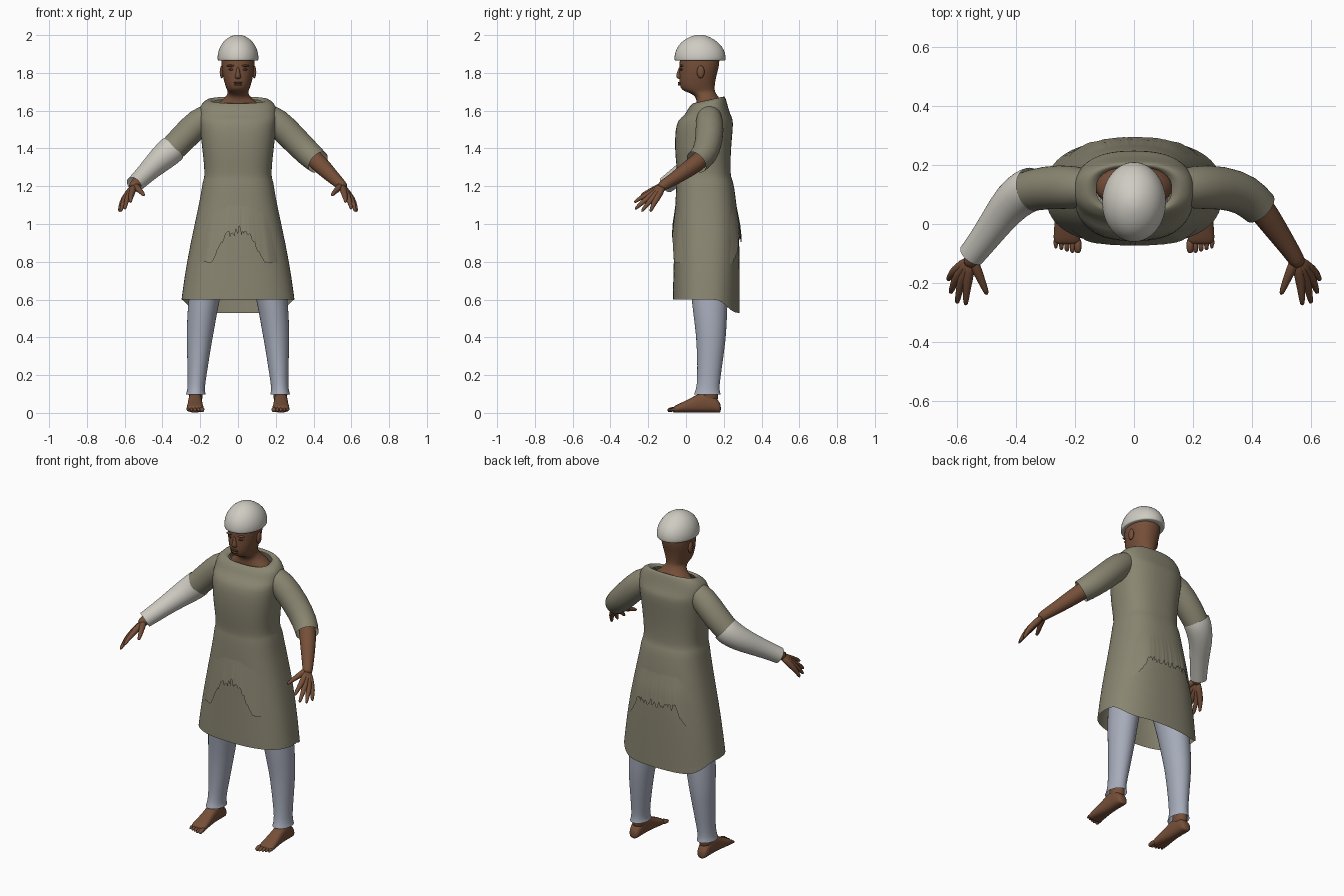
import bpy, bmesh, math, random
from mathutils import Vector

random.seed(4)
if "Cube" in bpy.data.objects:
    bpy.data.objects.remove(bpy.data.objects["Cube"])


def material(name, r, g, b):
    m = bpy.data.materials.new(name)
    m.use_nodes = True
    m.diffuse_color = (r, g, b, 1)
    bsdf = m.node_tree.nodes["Principled BSDF"]
    bsdf.inputs["Base Color"].default_value = (r, g, b, 1)
    bsdf.inputs["Roughness"].default_value = 0.8
    return m


CLOTH = material("olive cloth", .25, .235, .165)
SKIN = material("brown skin", .18, .078, .04)
DARK = material("dark brown", .085, .035, .02)
TROUSER = material("pale blue grey", .38, .41, .49)
WHITE = material("off white", .62, .60, .54)


def finish(name, bm, mat, subdiv=1):
    bmesh.ops.recalc_face_normals(bm, faces=bm.faces[:])
    me = bpy.data.meshes.new(name)
    bm.to_mesh(me)
    bm.free()
    me.materials.append(mat)
    me.shade_smooth()
    ob = bpy.data.objects.new(name, me)
    bpy.context.collection.objects.link(ob)
    if subdiv:
        mod = ob.modifiers.new("smooth", "SUBSURF")
        mod.levels = mod.render_levels = subdiv
    return ob


def loft(name, shells, mat, caps=True, subdiv=1):
    """Skin each list of rings; several shells may share one object."""
    bm = bmesh.new()
    for rings in shells:
        rows = [[bm.verts.new(p) for p in ring] for ring in rings]
        n = len(rows[0])
        for a, b in zip(rows, rows[1:]):
            for i in range(n):
                j = (i + 1) % n
                bm.faces.new((a[i], a[j], b[j], b[i]))
        if caps:
            bm.faces.new(rows[0])
            bm.faces.new(rows[-1])
    return finish(name, bm, mat, subdiv)


def oval(z, x0, x1, y0, y1, e=2.0, n=32):
    pts = []
    for i in range(n):
        t = math.tau * i / n
        c, s = math.cos(t), math.sin(t)
        x = math.copysign(abs(c) ** (2 / e), c)
        y = math.copysign(abs(s) ** (2 / e), s)
        pts.append(Vector(((x0 + x1 + x * (x1 - x0)) / 2, (y0 + y1 + y * (y1 - y0)) / 2, z)))
    return pts


def tube(points, side=1, n=12):
    """Rings along a path of (x, y, z, radius)."""
    cs = [Vector((p[0] * side, p[1], p[2])) for p in points]
    rings = []
    for i, c in enumerate(cs):
        d = (cs[min(i + 1, len(cs) - 1)] - cs[max(i - 1, 0)]).normalized()
        u = d.cross(Vector((.3, 1, .5))).normalized()
        v = d.cross(u)
        r = points[i][3]
        rings.append([c + r * (u * math.cos(math.tau * k / n) + v * math.sin(math.tau * k / n))
                      for k in range(n)])
    return rings


def ball(name, loc, size, mat):
    bm = bmesh.new()
    bmesh.ops.create_uvsphere(bm, u_segments=14, v_segments=8, radius=1)
    for v in bm.verts:
        v.co = Vector(loc) + Vector(a * b for a, b in zip(v.co, size))
    return finish(name, bm, mat, 0)


# Tunic body: height, half width, front, back
TUNIC = [(.60, .30, -.07, .285), (.63, .296, -.07, .285), (.8, .272, -.065, .285),
         (1, .23, -.06, .28), (1.15, .197, -.055, .262), (1.23, .187, -.05, .25),
         (1.243, .178, -.045, .238), (1.3, .178, -.05, .235), (1.4, .19, -.06, .238),
         (1.5, .2, -.057, .248), (1.555, .205, -.042, .25), (1.575, .205, -.005, .236),
         (1.62, .205, .015, .222), (1.65, .18, .03, .21), (1.662, .15, .038, .2),
         (1.645, .128, .045, .192)]
EXP = 2.5
rings = [oval(z, -w, w, a, b, EXP, 40) for z, w, a, b in TUNIC]
for p in rings[0] + rings[1]:          # hem drops at the back
    t = min(max((p.y - .16) / .11, 0), 1)
    p.z -= .07 * t * t * (3 - 2 * t)
for ring in rings[-3:]:                # neckline lower in front
    for p in ring:
        p.z += (p.y - .12) * .22
loft("tunic", [rings], CLOTH, caps=False)


def section(z):
    for a, b in zip(TUNIC, TUNIC[1:]):
        if a[0] <= z <= b[0]:
            t = (z - a[0]) / (b[0] - a[0])
            return [p + (q - p) * t for p, q in zip(a[1:], b[1:])]


# Torn overlayers with ragged lower edges, front and back
def torn_layer(name, front, inner, outer, peak):
    cols, rows = 64, 7
    bm = bmesh.new()
    grid = []
    for i in range(cols + 1):
        u = -.8 + 1.6 * i / cols
        ax = abs(u) * .26
        rise = min(max((outer - ax) / (outer - inner), 0), 1)
        low = .795 + (peak - .795) * rise + random.uniform(-.016, .016) * (.3 + rise)
        if front and ax < .015:
            low += .03 if ax > .004 else -.02
        line = []
        for k in range(rows + 1):
            t = k / rows
            z = low + (1.13 - low) * t
            w, y0, y1 = section(z)
            y = (y1 - y0) / 2 * (1 - abs(u) ** EXP) ** (1 / EXP)
            lift = .016 * (1 - t) * min(1, (.8 - abs(u)) * 5) - .004
            y = (y0 + y1) / 2 + (y + lift) * (-1 if front else 1)
            line.append(bm.verts.new((u * w, y, z)))
        grid.append(line)
    for a, b in zip(grid, grid[1:]):
        for k in range(rows):
            bm.faces.new((a[k], b[k], b[k + 1], a[k + 1]))
    finish(name, bm, CLOTH, 0)


torn_layer("torn_front_layer", True, .07, .135, .945)
torn_layer("torn_back_layer", False, .13, .19, .92)

# Head and neck: height, half width, front, back
HEAD = [(1.57, .15, .05, .2), (1.63, .125, .055, .2), (1.655, .082, .055, .188),
        (1.68, .06, .048, .165), (1.698, .054, .01, .156), (1.708, .058, -.024, .152),
        (1.735, .068, -.034, .152), (1.78, .08, -.036, .16), (1.815, .086, -.034, .17),
        (1.85, .088, -.036, .178), (1.9, .088, -.03, .178), (1.94, .07, 0, .15)]
loft("head", [[oval(z, -w, w, a, b, 2.15, 28) for z, w, a, b in HEAD]], SKIN)
loft("nose", [[oval(z, -w, w, y, 0, 2, 10) for z, w, y in
               [(1.766, .010, -.034), (1.772, .021, -.05), (1.785, .017, -.056),
                (1.81, .010, -.046), (1.838, .009, -.036)]]], SKIN)
for s, tag in ((1, "left"), (-1, "right")):
    ball(tag + "_ear", (s * .086, .078, 1.805), (.011, .02, .034), SKIN)
    ball(tag + "_eye", (s * .035, -.024, 1.818), (.015, .008, .006), DARK)
    ball(tag + "_brow", (s * .037, -.024, 1.838), (.024, .011, .006), SKIN)
ball("upper_lip", (0, -.035, 1.748), (.025, .008, .005), DARK)
ball("lower_lip", (0, -.034, 1.738), (.021, .009, .006), SKIN)

# Cap
CAP = [(1.866, .1, -.052, .2), (1.864, .107, -.06, .208), (1.875, .109, -.062, .211),
       (1.905, .108, -.06, .209), (1.945, .094, -.043, .19), (1.978, .067, -.008, .15),
       (1.997, .033, .035, .11), (2.002, .01, .06, .085)]
loft("cap", [[oval(z, -w, w, a, b) for z, w, a, b in CAP]], WHITE)

# Arms and hands
UPPER = [(.13, .12, 1.59, .055), (.2, .125, 1.55, .077), (.3, .125, 1.445, .074)]
FOREARM = [(.36, .115, 1.385, .045), (.41, .08, 1.34, .05), (.45, .025, 1.3, .047),
           (.51, -.06, 1.24, .036), (.55, -.12, 1.205, .029), (.56, -.14, 1.19, .026)]
WRIST = (.548, -.115, 1.208, .022)
FINGERS = [((.565, -.2, 1.155), (.57, -.278, 1.112)), ((.585, -.195, 1.14), (.6, -.272, 1.075)),
           ((.602, -.18, 1.13), (.622, -.237, 1.062)), ((.61, -.16, 1.125), (.63, -.19, 1.062))]


def finger(knuckle, tip, side):
    mid = [(a + b) / 2 for a, b in zip(knuckle, tip)]
    mid[2] += .006
    return tube([WRIST, (*knuckle, .0185), (*mid, .0125), (*tip, .009)], side, 8)


for s, tag in ((1, "left"), (-1, "right")):
    end = [(.38, .1, 1.365, .071), (.425, .055, 1.327, .064)] if s > 0 else [(.37, .107, 1.375, .069)]
    loft(tag + "_sleeve", [tube(UPPER + end, s, 20)], CLOTH, caps=False)
    loft(tag + "_forearm", [tube(FOREARM, s)], SKIN)
    hand = [finger(k, t, s) for k, t in FINGERS]
    hand.append(tube([WRIST, (.528, -.165, 1.185, .018), (.51, -.205, 1.168, .013),
                      (.496, -.242, 1.15, .009)], s, 8))
    loft(tag + "_hand", hand, SKIN)
loft("right_white_sleeve", [tube([(.345, .118, 1.4, .075), (.36, .114, 1.385, .077),
                                  (.41, .08, 1.342, .07), (.46, .015, 1.295, .058),
                                  (.51, -.055, 1.245, .05), (.55, -.105, 1.208, .046)], -1, 20)],
     WHITE, caps=False)

# Trouser legs: height, inner x, outer x, front, back
LEG = [(.98, .0, .17, .0, .2), (.8, .04, .235, .01, .225), (.6, .1, .265, .028, .222),
       (.45, .123, .272, .048, .215), (.38, .138, .272, .055, .21), (.25, .158, .268, .06, .192),
       (.14, .176, .266, .058, .176), (.11, .174, .272, .046, .18), (.098, .17, .276, .042, .184)]
# Foot sections: y, half width, top height
FOOT = [(.185, .018, .04), (.175, .032, .06), (.14, .036, .1), (.1, .037, .112), (.06, .038, .098),
        (.02, .041, .073), (-.03, .046, .05), (-.06, .046, .036), (-.07, .04, .026)]
for s, tag in ((1, "left"), (-1, "right")):
    loft(tag + "_trouser_leg", [[oval(z, s * a, s * b, c, d, 2, 24) for z, a, b, c, d in LEG]],
         TROUSER, caps=False)
    rings = []
    for y, w, top in FOOT:
        flat = oval(y, -w, w, 0, top, 2.5, 16)
        rings.append([Vector((s * .227 + p.x, p.z, p.y + .002)) for p in flat])
    toes = []
    for i in range(5):
        x = .19 + .0185 * i
        r, tip = (.013 if i == 0 else .0095), -.098 + .005 * max(i - 1, 0)
        toes.append(tube([(x, -.045, .018, r), (x, -.075, .02, r * 1.1),
                          (x, tip + .008, .014, r), (x, tip, .012, r * .6)], s, 8))
    loft(tag + "_foot", [rings], SKIN)
    loft(tag + "_toes", toes, SKIN)
    # Ankle filling the trouser cuff
    loft(tag + "_ankle", [[oval(z, s * .187, s * .262, .075, .172, 2, 16) for z in (.05, .1, .16)]], SKIN)
